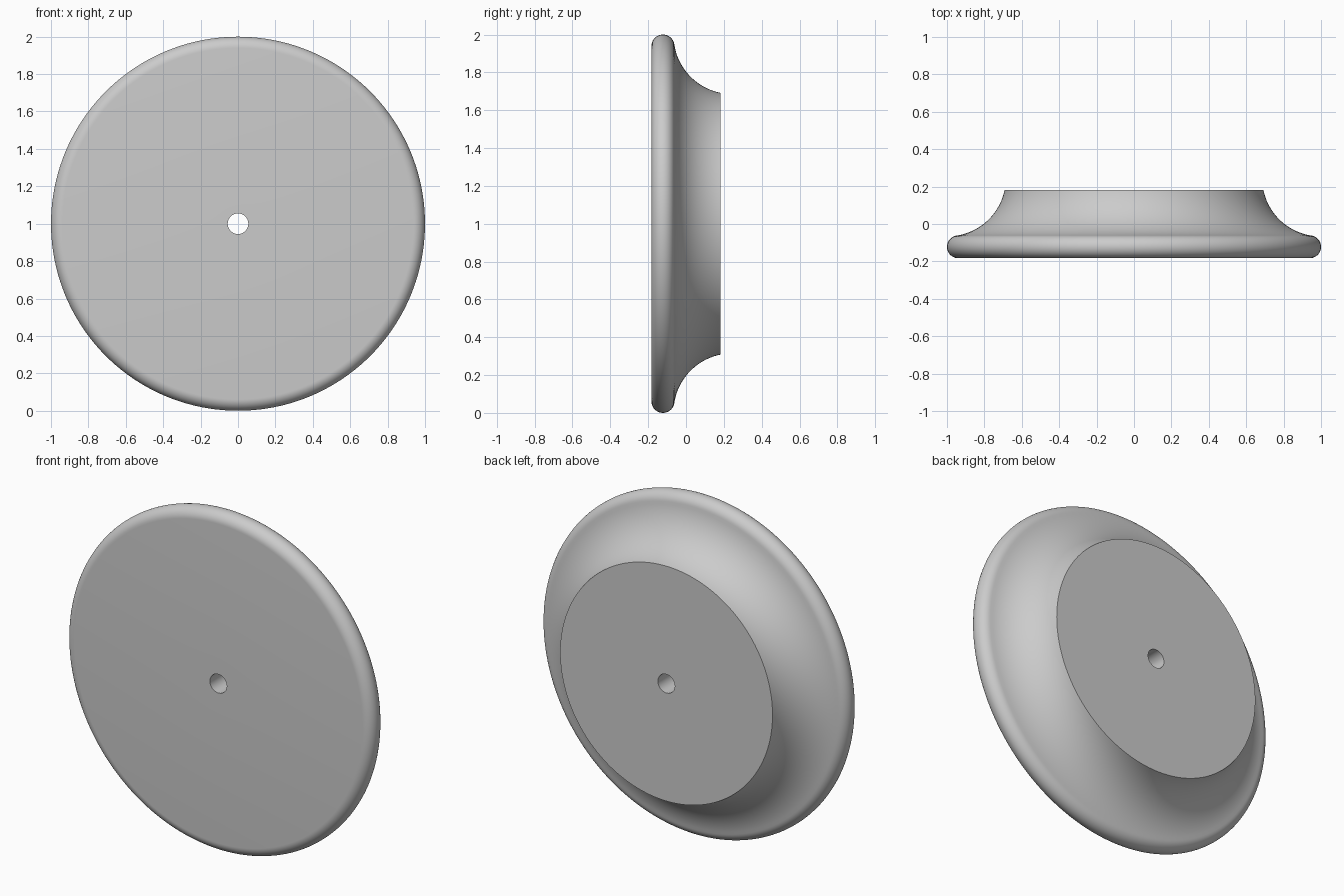
import bpy, bmesh, math
from mathutils import Vector

if "Cube" in bpy.data.objects:
    bpy.data.objects.remove(bpy.data.objects["Cube"], do_unlink=True)

HALF, HOLE, BEAD = 0.183, 0.055, 0.061
SEGMENTS = 160


def arc(centre_r, centre_y, radius, start, end, steps):
    """Points (r, y) on an arc, angles in degrees from the outward radial direction."""
    angles = [math.radians(start + (end - start) * i / steps) for i in range(steps + 1)]
    return [(centre_r + radius * math.cos(a), centre_y + radius * math.sin(a)) for a in angles]


# Half section: bore, flat front, rounded rim, cove, flat back
bead_r, bead_y = 1 - BEAD, BEAD - HALF
cove_r, cove_y = 0.994, 0.243
cove_radius = math.hypot(cove_r - bead_r, cove_y - bead_y) - BEAD
join = math.degrees(math.atan2(cove_y - bead_y, cove_r - bead_r))
cove_end = -180 + math.degrees(math.asin((cove_y - HALF) / cove_radius))
profile = [(HOLE, -HALF)]
profile += arc(bead_r, bead_y, BEAD, -90, join, 20)
profile += arc(cove_r, cove_y, cove_radius, join - 180, cove_end, 24)[1:]
profile.append((HOLE, HALF))

# Turn the section around the y axis
bm = bmesh.new()
verts = [bm.verts.new((r, y, 0)) for r, y in profile]
edges = [bm.edges.new((verts[i - 1], v)) for i, v in enumerate(verts)]
bmesh.ops.spin(bm, geom=verts + edges, cent=(0, 0, 0), axis=(0, 1, 0),
               angle=math.tau, steps=SEGMENTS, use_duplicate=False)
bmesh.ops.remove_doubles(bm, verts=bm.verts, dist=0.0001)
bmesh.ops.recalc_face_normals(bm, faces=bm.faces)
bmesh.ops.translate(bm, verts=bm.verts, vec=Vector((0, 0, 1)))

mesh = bpy.data.meshes.new("turned_disc")
bm.to_mesh(mesh)
bm.free()
disc = bpy.data.objects.new("turned_disc", mesh)
bpy.context.collection.objects.link(disc)

# Plain grey
colour = (0.6, 0.6, 0.6, 1)
grey = bpy.data.materials.new("light_grey")
grey.use_nodes = True
grey.diffuse_color = colour
grey.node_tree.nodes["Principled BSDF"].inputs["Base Color"].default_value = colour
mesh.materials.append(grey)

# Smooth curves with crisp edges at the back and bore
bpy.ops.object.select_all(action="DESELECT")
disc.select_set(True)
bpy.context.view_layer.objects.active = disc
bpy.ops.object.shade_smooth_by_angle(angle=math.radians(30))
